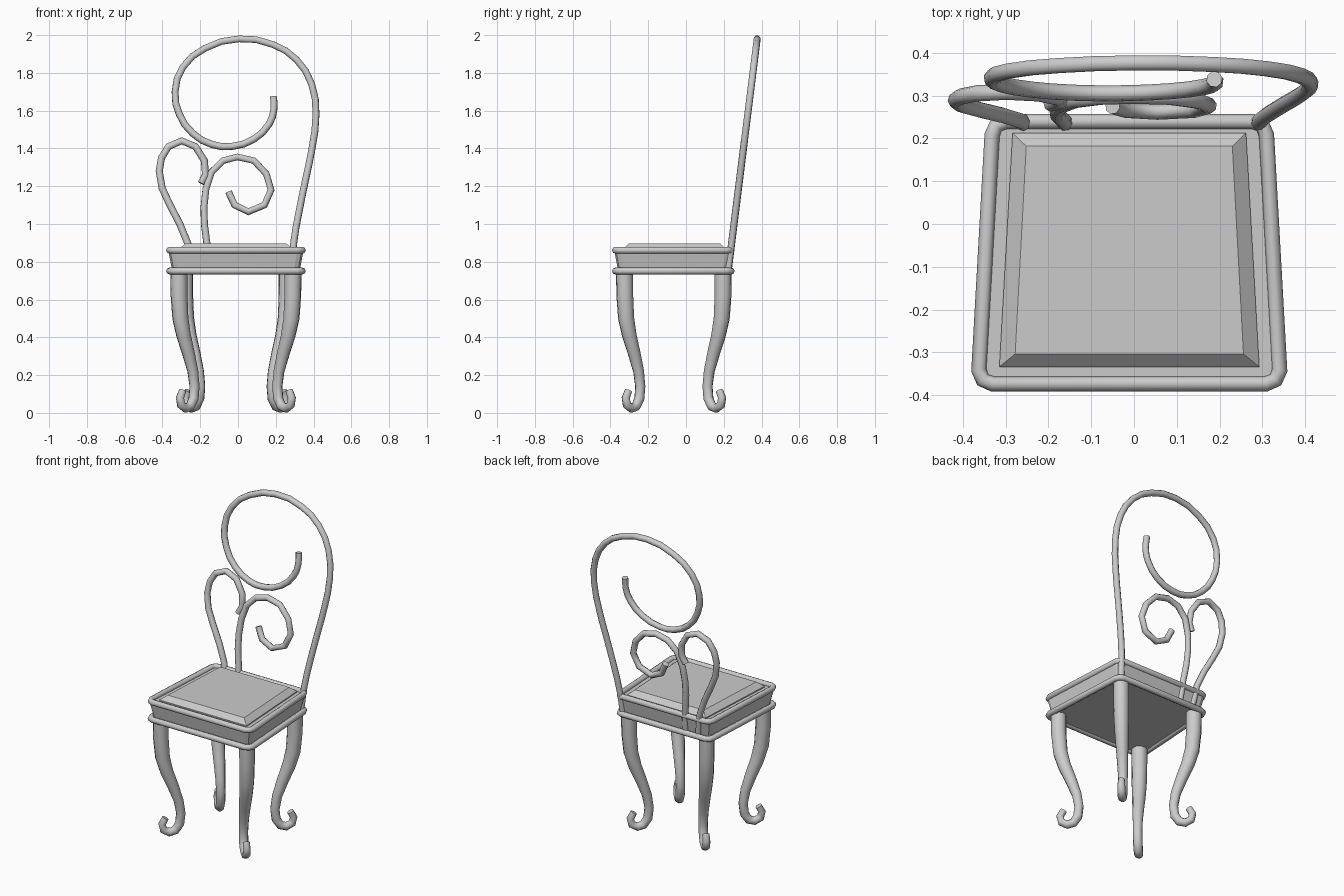
import bpy, bmesh, math

if "Cube" in bpy.data.objects:
    bpy.data.objects.remove(bpy.data.objects["Cube"])

CX = -0.011          # seat centre line


def finish(obj, angle=40):
    bpy.ops.object.select_all(action='DESELECT')
    obj.select_set(True)
    bpy.context.view_layer.objects.active = obj
    if obj.type == 'CURVE':
        bpy.ops.object.convert(target='MESH')
    bpy.ops.object.shade_smooth_by_angle(angle=math.radians(angle))


def tube(name, pts, radius, radii=None, steps=1, closed=False, sides=8):
    """Round bar swept through the points."""
    cu = bpy.data.curves.new(name, 'CURVE')
    cu.dimensions = '3D'
    cu.bevel_depth = radius
    cu.bevel_resolution = (sides - 4) // 2
    cu.resolution_u = steps
    cu.use_fill_caps = not closed
    sp = cu.splines.new('BEZIER' if steps > 1 else 'POLY')
    if steps > 1:
        sp.bezier_points.add(len(pts) - 1)
        for i, p in enumerate(pts):
            b = sp.bezier_points[i]
            b.co = p
            b.handle_left_type = b.handle_right_type = 'AUTO'
            b.radius = radii[i] / radius if radii else 1
    else:
        sp.points.add(len(pts) - 1)
        for i, p in enumerate(pts):
            sp.points[i].co = (*p, 1)
            sp.points[i].radius = radii[i] / radius if radii else 1
    sp.use_cyclic_u = closed
    ob = bpy.data.objects.new(name, cu)
    bpy.context.collection.objects.link(ob)
    finish(ob, 50)


def loft(name, loops):
    """Skin between stacked loops, capped at both ends."""
    bm = bmesh.new()
    rings = [[bm.verts.new(p) for p in lp] for lp in loops]
    n = len(rings[0])
    for a, b in zip(rings, rings[1:]):
        for i in range(n):
            j = (i + 1) % n
            bm.faces.new((a[i], a[j], b[j], b[i]))
    bm.faces.new(rings[0][::-1])
    bm.faces.new(rings[-1])
    bmesh.ops.recalc_face_normals(bm, faces=bm.faces)
    me = bpy.data.meshes.new(name)
    bm.to_mesh(me)
    bm.free()
    ob = bpy.data.objects.new(name, me)
    bpy.context.collection.objects.link(ob)
    finish(ob, 15)


def outline(z, inset=0.0, r=0.032):
    """Tapered seat outline with softened corners."""
    f, b = 0.352 - inset, 0.321 - inset
    y0, y1 = -0.374 + inset, 0.240 - inset
    pts = []
    for sx, y, w, start in ((1, y0, f, -90), (1, y1, b, 0), (-1, y1, b, 90), (-1, y0, f, 180)):
        sy = 1 if y > 0 else -1
        for k in range(3):
            a = math.radians(start + 45 * k)
            pts.append((CX + sx * (w - r) + r * math.cos(a), y - sy * r + r * math.sin(a), z))
    return pts


# seat frame and its two round mouldings
loft("seat_frame", [outline(0.745), outline(0.765, 0.012), outline(0.845, -0.003), outline(0.86)])
tube("seat_moulding_lower", outline(0.751), 0.018, closed=True)
tube("seat_moulding_upper", outline(0.861), 0.018, closed=True)


# bevelled seat panel
def panel(z, f, b, y0, y1):
    return [(CX - f, y0, z), (CX + f, y0, z), (CX + b, y1, z), (CX - b, y1, z)]


loft("seat_panel", [panel(0.855, 0.304, 0.273, -0.334, 0.213),
                    panel(0.867, 0.304, 0.273, -0.334, 0.213),
                    panel(0.896, 0.267, 0.241, -0.304, 0.182)])

# cabriole legs: inward offset on both axes, height, radius
LEG = [(0.000, 0.75, 0.046), (0.001, 0.62, 0.045), (0.008, 0.50, 0.043), (0.025, 0.41, 0.039),
       (0.051, 0.315, 0.034), (0.074, 0.22, 0.029), (0.083, 0.14, 0.027), (0.078, 0.075, 0.027),
       (0.060, 0.035, 0.026), (0.036, 0.025, 0.025), (0.012, 0.042, 0.023), (0.006, 0.080, 0.022),
       (0.020, 0.117, 0.020)]
for place, cx, cy, sy in (("front", 0.302, -0.325, -1), ("back", 0.272, 0.197, 1)):
    for side, sx in (("left", -1), ("right", 1)):
        tube(f"{place}_leg_{side}",
             [(CX + sx * (cx - d), cy - sy * d, z) for d, z, r in LEG],
             0.04, [r for d, z, r in LEG], sides=10)


# back scrolls, all lying in one leaning plane
def lean(pts):
    return [(x, 0.24 + 0.125 * (z - 0.885), z) for x, z in pts]


tube("back_large_scroll", lean([
    (0.285, 0.76), (0.295, 0.90), (0.32, 1.05), (0.358, 1.235), (0.392, 1.40), (0.413, 1.58),
    (0.39, 1.74), (0.31, 1.87), (0.185, 1.95), (0.005, 1.98), (-0.175, 1.93), (-0.292, 1.83),
    (-0.333, 1.70), (-0.31, 1.58), (-0.24, 1.48), (-0.135, 1.42), (-0.03, 1.411), (0.085, 1.45),
    (0.165, 1.53), (0.19, 1.605), (0.188, 1.675)]), 0.019, steps=2)
tube("back_left_scroll", lean([
    (-0.245, 0.76), (-0.265, 0.895), (-0.308, 1.0), (-0.36, 1.10), (-0.402, 1.19), (-0.417, 1.28),
    (-0.405, 1.35), (-0.368, 1.41), (-0.298, 1.44), (-0.225, 1.41), (-0.178, 1.335),
    (-0.172, 1.26), (-0.195, 1.215)]), 0.019)
tube("back_middle_scroll", lean([
    (-0.155, 0.76), (-0.165, 0.90), (-0.178, 1.0), (-0.18, 1.09), (-0.17, 1.185), (-0.14, 1.275),
    (-0.08, 1.335), (-0.003, 1.355), (0.085, 1.335), (0.15, 1.265), (0.175, 1.18), (0.14, 1.10),
    (0.055, 1.065), (-0.018, 1.10), (-0.05, 1.17)]), 0.019)
